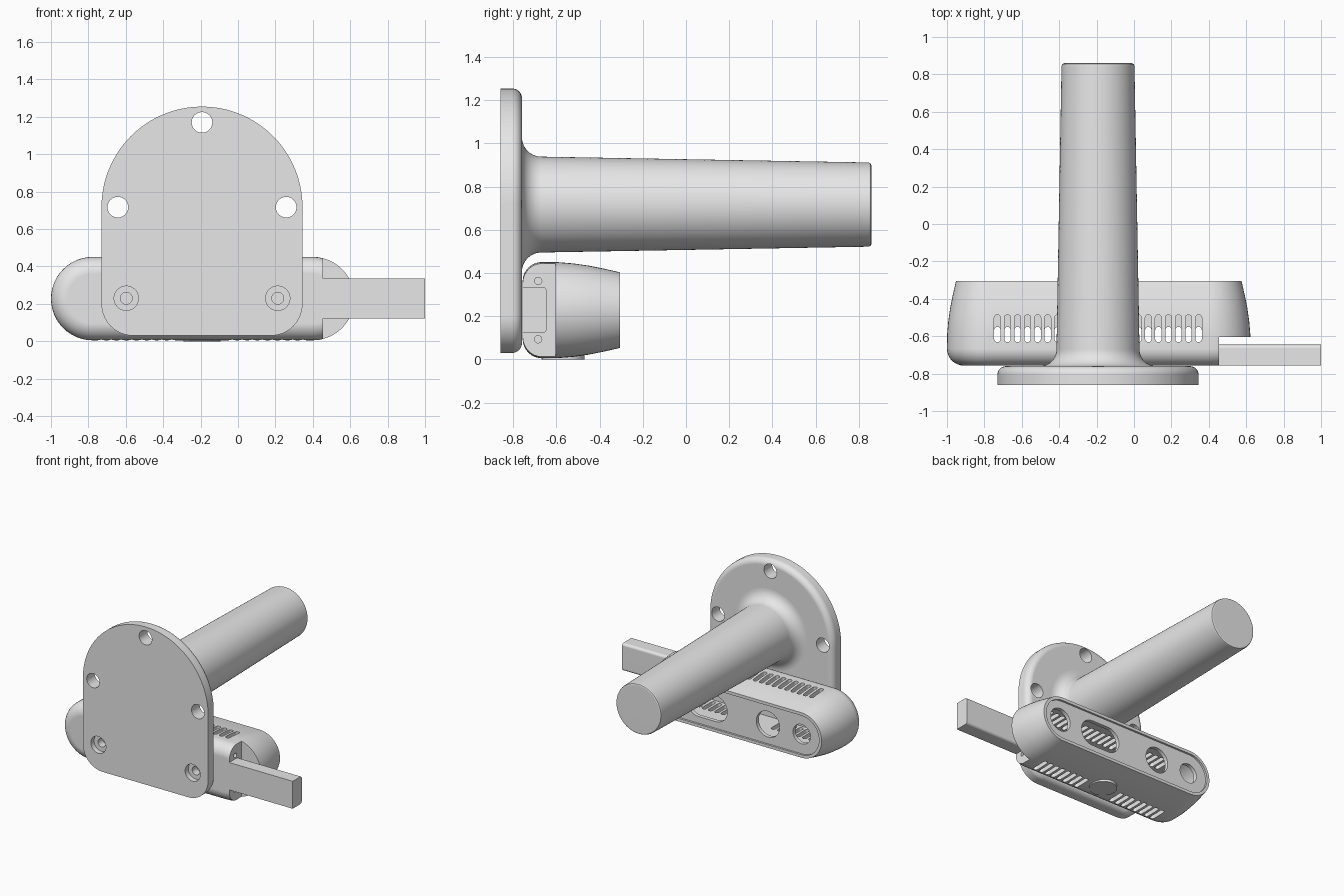
import bpy, bmesh
from math import sin, cos, pi, radians
from mathutils import Vector

if "Cube" in bpy.data.objects:
    bpy.data.objects.remove(bpy.data.objects["Cube"])

grey = bpy.data.materials.new("plain_grey")
grey.use_nodes = True
grey.diffuse_color = (0.8, 0.8, 0.8, 1)
grey.node_tree.nodes["Principled BSDF"].inputs["Base Color"].default_value = (0.8, 0.8, 0.8, 1)

CX = -0.1925       # centre line of plate, post and pad
POST_Z = 0.717
BODY_Z = 0.228
END_L, END_R = -0.777, 0.4


# --- helpers ---
def arc(a, b, r, start, end, n):
    return [(a + r * cos(start + (end - start) * i / n),
             b + r * sin(start + (end - start) * i / n)) for i in range(n + 1)]


def circle(a, b, r, n=48):
    return arc(a, b, r, 0, 2 * pi, n)[:-1]


def stadium(a0, a1, b, r, n=24):
    return arc(a1, b, r, -pi / 2, pi / 2, n) + arc(a0, b, r, pi / 2, 3 * pi / 2, n)


def arch(inset):
    half, corner = 0.5375, 0.17
    dx, cz = half - corner, 0.03 + corner
    c = corner - inset
    return (arc(CX, 0.717, half - inset, 0, pi, 64)
            + arc(CX - dx, cz, c, pi, 1.5 * pi, 16)
            + arc(CX + dx, cz, c, 1.5 * pi, 2 * pi, 16))


def place(axis, p, depth):
    if axis == 'X':
        return Vector((depth, p[0], p[1]))
    if axis == 'Y':
        return Vector((p[0], depth, p[1]))
    return Vector((p[0], p[1], depth))


def build(name, *lofts, axis='Y'):
    """Each loft is a list of (depth, outline) rings, capped at both ends."""
    bm = bmesh.new()
    for rings in lofts:
        loops = [[bm.verts.new(place(axis, p, d)) for p in pts] for d, pts in rings]
        n = len(loops[0])
        for lo, hi in zip(loops, loops[1:]):
            for i in range(n):
                j = (i + 1) % n
                bm.faces.new((lo[i], lo[j], hi[j], hi[i]))
        bm.faces.new(loops[0])
        bm.faces.new(loops[-1][::-1])
    bmesh.ops.recalc_face_normals(bm, faces=bm.faces)
    mesh = bpy.data.meshes.new(name)
    bm.to_mesh(mesh)
    bm.free()
    mesh.materials.append(grey)
    ob = bpy.data.objects.new(name, mesh)
    bpy.context.collection.objects.link(ob)
    return ob


def prism(outline, d0, d1):
    return [(d0, outline), (d1, outline)]


def activate(ob):
    bpy.ops.object.select_all(action='DESELECT')
    ob.select_set(True)
    bpy.context.view_layer.objects.active = ob


def cut(ob, *lofts, axis='Y'):
    cutter = build("cutter", *lofts, axis=axis)
    cutter.hide_render = True
    activate(ob)
    mod = ob.modifiers.new("cut", 'BOOLEAN')
    mod.operation, mod.solver, mod.object = 'DIFFERENCE', 'EXACT', cutter
    bpy.ops.object.modifier_apply(modifier=mod.name)
    bpy.data.objects.remove(cutter)


def smooth(ob):
    activate(ob)
    bpy.ops.object.shade_smooth_by_angle(angle=radians(30))
    mod = ob.modifiers.new("even_normals", 'WEIGHTED_NORMAL')
    mod.keep_sharp = True


# --- mounting plate with rounded rear edge ---
R = 0.045
plate = build("mounting_plate", [(-0.86, arch(0))] + [
    (-0.76 - R + R * sin(t), arch(R - R * cos(t)))
    for t in (pi / 2 * i / 8 for i in range(9))])
cut(plate, *[prism(circle(x, z, 0.055), -0.9, -0.7)
             for x, z in ((CX, 1.17), (CX - 0.45, 0.717), (CX + 0.45, 0.717))])
screws = (CX - 0.405, CX + 0.405)
cut(plate, *[prism(circle(x, 0.23, 0.065), -0.9, -0.82) for x in screws])
cut(plate, *[prism(circle(x, 0.23, 0.032), -0.9, -0.7) for x in screws])
smooth(plate)

# --- tapered post with flared base ---
F = 0.09
profile = [(-0.77, 0.222 + F)]
profile += [(-0.67 - F * cos(t), 0.222 + F - F * sin(t))
            for t in (pi / 2 * i / 10 for i in range(11))]
profile += [(0.845, 0.195), (0.855, 0.191), (0.86, 0.18)]
smooth(build("post", [(y, circle(CX, POST_Z, r, 72)) for y, r in profile]))


# --- sensor body: pill outline, rounded front, tapering rear ---
def pill(r):
    return stadium(END_L, END_R, BODY_Z, r)


B = 0.09
rings = [(-0.667 - B * cos(t), pill(0.133 + B * sin(t)))
         for t in (pi / 2 * i / 8 for i in range(9))]
rings += [(y, pill(r)) for y, r in
          ((-0.59, 0.222), (-0.52, 0.216), (-0.45, 0.206), (-0.38, 0.192), (-0.305, 0.175))]
body = build("sensor_body", rings)

# hollow inside, in a full rear part and a shorter front part
cut(body, prism(pill(0.16), -0.57, -0.35))
cut(body, prism(stadium(END_L, 0.25, BODY_Z, 0.16), -0.71, -0.5))

# recessed rear face and its windows
cut(body, prism(pill(0.152), -0.32, -0.2))
cut(body,
    prism(circle(0.41, BODY_Z, 0.09), -0.42, -0.2),
    prism(stadium(-0.03, 0.115, BODY_Z, 0.1), -0.42, -0.2),
    prism(circle(-0.48, BODY_Z, 0.1), -0.42, -0.2),
    prism(circle(-0.77, BODY_Z, 0.075), -0.42, -0.2))


# vent slots, top and bottom
def slot(x, y0, y1):
    return [(x + a, b) for b, a in stadium(y0 + 0.017, y1 - 0.017, 0, 0.017, 8)]


slot_x = [CX + 0.0538 * i for i in range(-10, 11)]
cut(body, *[prism(slot(x, -0.632, -0.485), 0.3, 0.6) for x in slot_x], axis='Z')
cut(body, *[prism(slot(x, -0.69, -0.55), -0.1, 0.15)
            for x in slot_x if abs(x - CX) > 0.12], axis='Z')

# open front corner for the arm, with two small pin holes
corner = [(0.455, -0.1), (0.8, -0.1), (0.8, 0.6), (0.455, 0.6)]
cut(body, prism(corner, -0.9, -0.605))
cut(body, *[prism(circle(-0.685, BODY_Z + s * 0.135, 0.017, 24), 0.43, 0.5)
            for s in (-1, 1)], axis='X')
smooth(body)

# --- round pad under the body ---
smooth(build("foot_pad", prism(circle(CX, -0.57, 0.1), 0, 0.03), axis='Z'))

# --- side arm with rounded rear edges ---
E = 0.02
section = ([(-0.757, 0.335), (-0.757, 0.122)]
           + arc(-0.645 - E, 0.122 + E, E, -pi / 2, 0, 6)
           + arc(-0.645 - E, 0.335 - E, E, 0, pi / 2, 6))
smooth(build("side_arm", prism(section, 0.44, 1.0), axis='X'))
